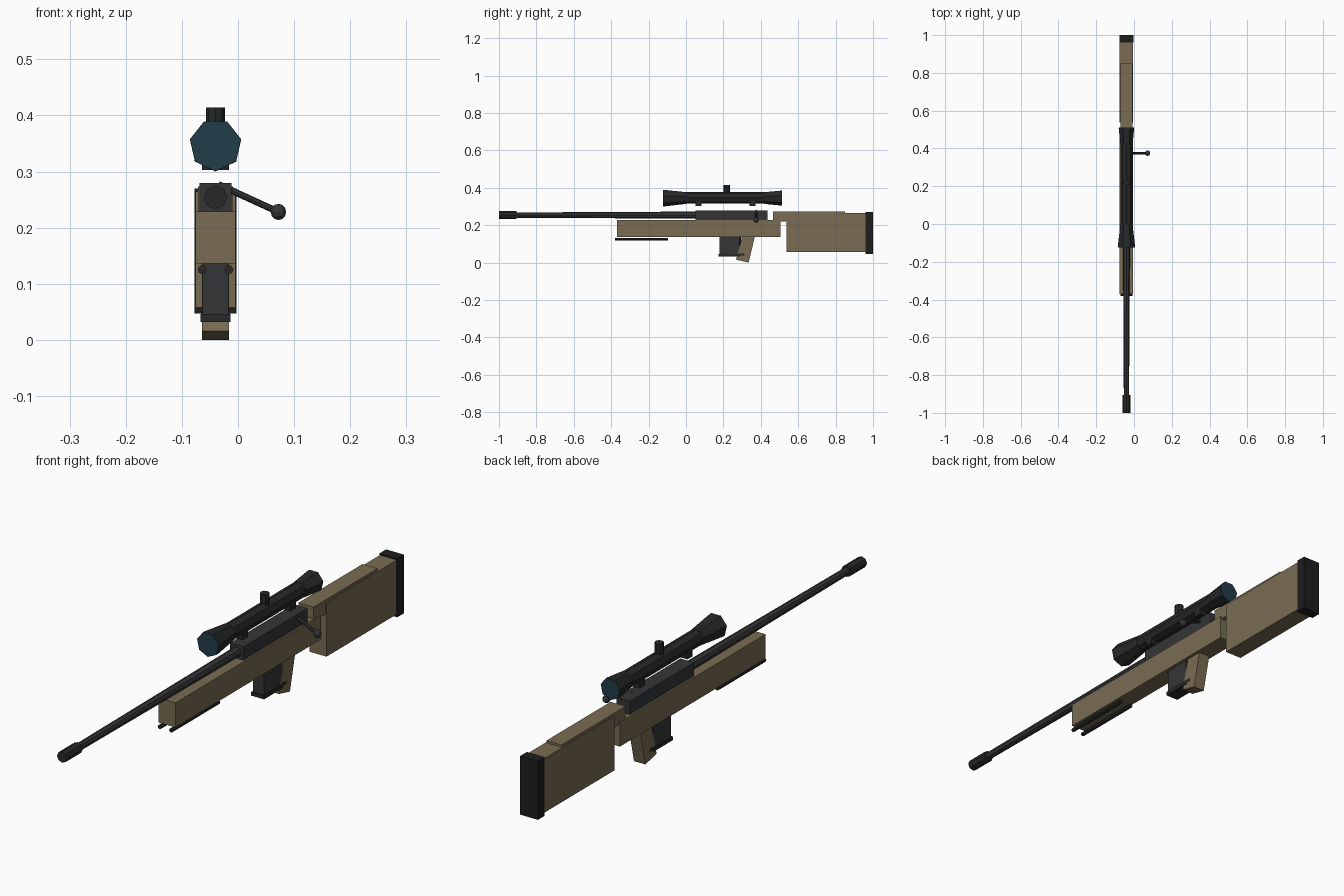
import bpy, bmesh
from math import pi, cos, sin
from mathutils import Vector

if "Cube" in bpy.data.objects:
    bpy.data.objects.remove(bpy.data.objects["Cube"])

CX = -0.04  # centre line of the rifle body


def mat(name, col):
    m = bpy.data.materials.new(name)
    m.diffuse_color = (*col, 1)
    m.use_nodes = True
    m.node_tree.nodes["Principled BSDF"].inputs["Base Color"].default_value = m.diffuse_color
    return m


TAN = mat("tan_stock", (0.19, 0.15, 0.085))
METAL = mat("dark_metal", (0.035, 0.036, 0.04))
BLACK = mat("black", (0.02, 0.021, 0.022))
RUBBER = mat("rubber", (0.012, 0.013, 0.012))
GLASS = mat("lens_glass", (0.015, 0.045, 0.065))


def finish(name, bm, material):
    bmesh.ops.recalc_face_normals(bm, faces=bm.faces)
    me = bpy.data.meshes.new(name)
    bm.to_mesh(me)
    bm.free()
    me.materials.append(material)
    ob = bpy.data.objects.new(name, me)
    bpy.context.collection.objects.link(ob)
    return ob


def prism(name, yz, width, material, x=CX):
    """Side profile in y,z extruded across x."""
    bm = bmesh.new()
    a = [bm.verts.new((x - width / 2, y, z)) for y, z in yz]
    f = bm.faces.new(a)
    r = bmesh.ops.extrude_face_region(bm, geom=[f])
    bmesh.ops.translate(bm, vec=(width, 0, 0),
                        verts=[v for v in r["geom"] if isinstance(v, bmesh.types.BMVert)])
    return finish(name, bm, material)


def box(name, y0, y1, z0, z1, width, material, x=CX):
    return prism(name, [(y0, z0), (y1, z0), (y1, z1), (y0, z1)], width, material, x)


def turned(name, stations, z, sides, material, x=CX):
    """Faceted tube along y from (y, radius) stations, one corner pointing down."""
    bm = bmesh.new()
    rings = [[bm.verts.new((x + r * sin(2 * pi * i / sides), y, z - r * cos(2 * pi * i / sides)))
              for i in range(sides)] for y, r in stations]
    for a, b in zip(rings, rings[1:]):
        for i in range(sides):
            j = (i + 1) % sides
            bm.faces.new((a[i], a[j], b[j], b[i]))
    bm.faces.new(rings[0])
    bm.faces.new(rings[-1])
    return finish(name, bm, material)


def rod(name, p, q, r, sides, material):
    p, q = Vector(p), Vector(q)
    bm = bmesh.new()
    bmesh.ops.create_cone(bm, cap_ends=True, segments=sides, radius1=r, radius2=r, depth=(q - p).length)
    bm.transform((q - p).to_track_quat('Z', 'Y').to_matrix().to_4x4())
    bmesh.ops.translate(bm, vec=(p + q) / 2, verts=bm.verts)
    return finish(name, bm, material)


# Stock
box("fore_stock", -0.37, 0.505, 0.136, 0.229, 0.071, TAN)
box("butt_stock", 0.538, 0.965, 0.058, 0.264, 0.071, TAN)
box("cheek_rest", 0.465, 0.85, 0.219, 0.273, 0.063, TAN)
box("butt_pad", 0.96, 1.0, 0.047, 0.27, 0.075, RUBBER)
prism("pistol_grip", [(0.268, 0.016), (0.335, 0.0), (0.368, 0.14), (0.302, 0.15)], 0.048, TAN)

# Barrel and action
turned("barrel", [(-0.92, 0.014), (0.06, 0.019)], 0.254, 8, METAL)
turned("muzzle_brake", [(-1.0, 0.021), (-0.905, 0.021)], 0.254, 8, BLACK)
box("receiver", 0.05, 0.435, 0.228, 0.28, 0.057, METAL)

# Bolt handle
rod("bolt_handle", (-0.035, 0.375, 0.277), (0.072, 0.375, 0.228), 0.006, 8, METAL)
bm = bmesh.new()
bmesh.ops.create_uvsphere(bm, u_segments=10, v_segments=6, radius=0.0145)
bmesh.ops.translate(bm, vec=(0.072, 0.375, 0.228), verts=bm.verts)
finish("bolt_knob", bm, METAL)

# Magazine, trigger and guard
box("magazine", 0.18, 0.287, 0.04, 0.14, 0.047, METAL)
box("magazine_base", 0.175, 0.29, 0.032, 0.046, 0.054, BLACK)
box("trigger_guard", 0.28, 0.312, 0.038, 0.049, 0.05, BLACK)
rod("trigger", (CX, 0.29, 0.14), (CX, 0.283, 0.085), 0.006, 6, BLACK)

# Folded bipod legs
for side, s in (("left", -1), ("right", 1)):
    turned(f"bipod_leg_{side}", [(-0.38, 0.008), (-0.095, 0.008)], 0.125, 7, BLACK, CX + s * 0.024)

# Scope
SZ = 0.347
turned("scope_objective", [(-0.12, 0.047), (0.0, 0.033)], SZ, 7, BLACK)
turned("scope_tube", [(-0.01, 0.031), (0.44, 0.031)], SZ, 8, BLACK)
turned("scope_eyepiece", [(0.42, 0.033), (0.508, 0.042)], SZ, 7, BLACK)
turned("front_lens", [(-0.124, 0.0465), (-0.119, 0.0465)], SZ, 7, GLASS)
turned("rear_lens", [(0.507, 0.0415), (0.512, 0.0415)], SZ, 7, GLASS)
rod("scope_turret", (CX, 0.218, 0.35), (CX, 0.218, 0.414), 0.0167, 8, BLACK)
for name, y in (("front", 0.067), ("rear", 0.355)):
    box(f"{name}_scope_mount", y - 0.016, y + 0.016, 0.303, 0.34, 0.048, BLACK)
